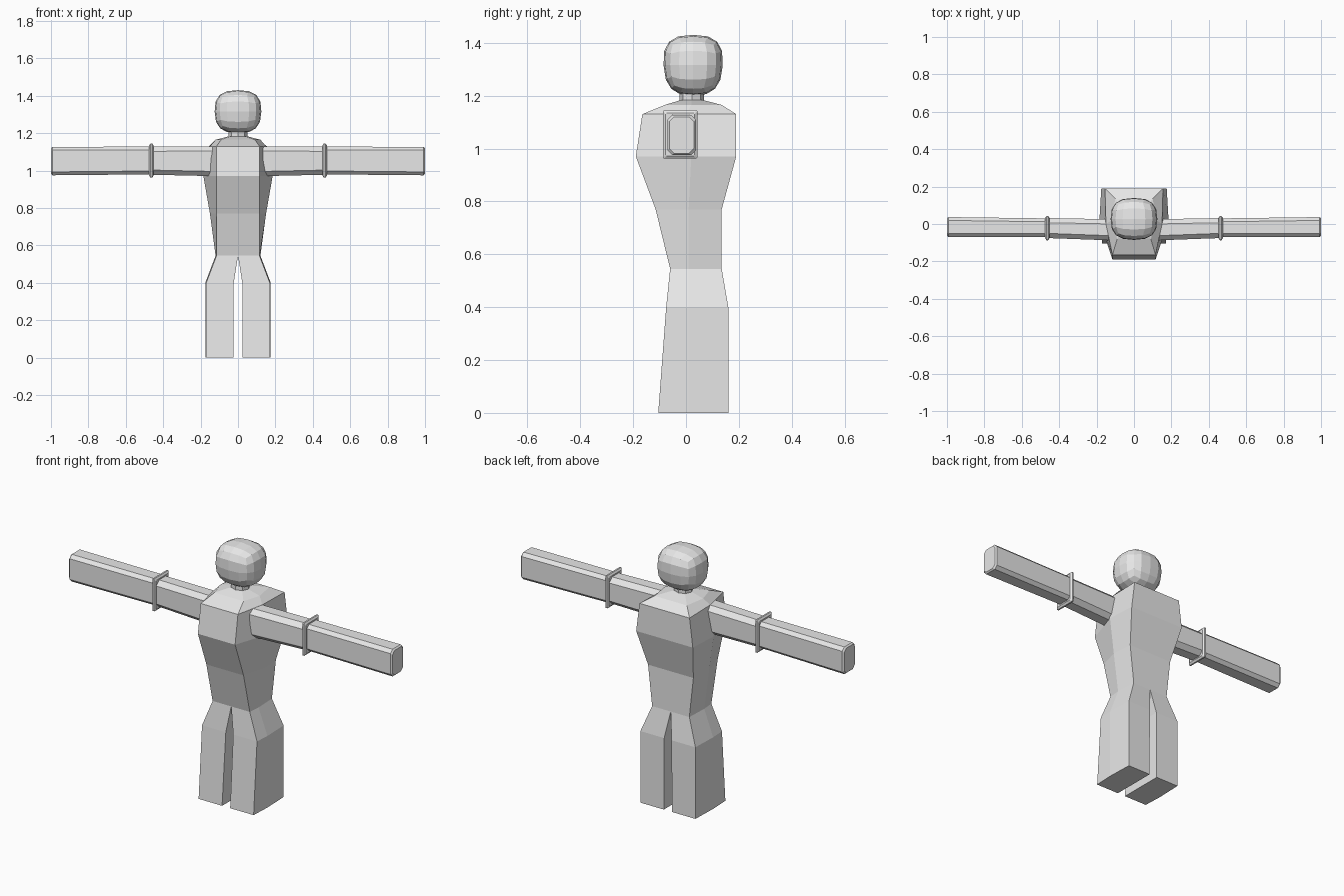
import bpy, bmesh, math

if "Cube" in bpy.data.objects:
    bpy.data.objects.remove(bpy.data.objects["Cube"])

grey = bpy.data.materials.new("plain grey")
grey.diffuse_color = (0.8, 0.8, 0.8, 1)
grey.use_nodes = True
grey.node_tree.nodes["Principled BSDF"].inputs["Base Color"].default_value = grey.diffuse_color


def make(name, bm):
    bmesh.ops.recalc_face_normals(bm, faces=bm.faces)
    me = bpy.data.meshes.new(name)
    bm.to_mesh(me)
    bm.free()
    me.materials.append(grey)
    ob = bpy.data.objects.new(name, me)
    bpy.context.collection.objects.link(ob)
    return ob


def loft(name, rings, caps=(True, True)):
    """Skin a list of equal-length point rings."""
    bm = bmesh.new()
    vs = [[bm.verts.new(p) for p in r] for r in rings]
    n = len(vs[0])
    for a, b in zip(vs, vs[1:]):
        for i in range(n):
            j = (i + 1) % n
            bm.faces.new((a[i], a[j], b[j], b[i]))
    if caps[0]:
        bm.faces.new(vs[0])
    if caps[1]:
        bm.faces.new(vs[-1])
    return make(name, bm)


def body_ring(z, xf, yf, xm, ym, xb, yb):
    """Front, side and back points, mirrored across x."""
    half = [(xf, yf, z), (xm, ym, z), (xb, yb, z)]
    return half + [(-x, y, z) for x, y, z in reversed(half)]


# Torso, waist to collar
loft("torso", [body_ring(*r) for r in (
    (0.545, 0.115, -0.06, 0.12, 0.01, 0.115, 0.135),
    (0.77, 0.115, -0.115, 0.15, 0.01, 0.14, 0.135),
    (0.97, 0.115, -0.19, 0.185, 0.02, 0.175, 0.19),
    (1.13, 0.115, -0.165, 0.15, 0.0, 0.155, 0.19),
    (1.165, 0.09, -0.08, 0.12, 0.02, 0.10, 0.135),
    (1.183, 0.04, -0.02, 0.05, 0.02, 0.04, 0.065))])

# Neck
loft("neck", [[(0.05 * math.cos(a * math.pi / 4), 0.022 + 0.046 * math.sin(a * math.pi / 4), z)
               for a in range(8)] for z in (1.165, 1.23)])

# Head: rounded cube with a slightly narrower jaw
bm = bmesh.new()
bmesh.ops.create_cube(bm, size=2)
bmesh.ops.subdivide_edges(bm, edges=bm.edges[:], cuts=3, use_grid_fill=True)
for v in bm.verts:
    p = 2.7
    x, y, z = v.co / sum(abs(c) ** p for c in v.co) ** (1 / p)
    jaw = 1 + 0.06 * z
    v.co = (0.125 * x * (1 + 0.02 * z), 0.027 + 0.112 * y * jaw, 1.315 + 0.115 * z)
make("head", bm)


def arm_ring(x, y0, y1, z0, z1, b):
    """Box section with chamfered corners."""
    return [(x, y, z) for y, z in (
        (y0 + b, z0), (y1 - b, z0), (y1, z0 + b), (y1, z1 - b),
        (y1 - b, z1), (y0 + b, z1), (y0, z1 - b), (y0, z0 + b))]


for s, side in ((1, "right"), (-1, "left")):
    # Leg
    loft(side + "_leg", [[(s * xi, yf, z), (s * xo, yf, z), (s * (xo + 0.005), 0.01, z),
                          (s * xo, yb, z), (s * xi, yb, z)]
                         for z, xi, xo, yf, yb in (
                             (0, 0.025, 0.17, -0.105, 0.16),
                             (0.4, 0.023, 0.17, -0.075, 0.16),
                             (0.545, 0.0, 0.115, -0.06, 0.135))])
    # Upper arm
    loft(side + "_upper_arm", [arm_ring(s * 0.11, -0.088, 0.025, 0.97, 1.13, 0.025),
                               arm_ring(s * 0.465, -0.075, 0.032, 0.978, 1.128, 0.025)])
    # Forearm with softened end
    loft(side + "_forearm", [arm_ring(s * 0.465, -0.07, 0.03, 0.98, 1.128, 0.018),
                             arm_ring(s * 0.992, -0.07, 0.037, 0.975, 1.127, 0.018),
                             arm_ring(s * 1.0, -0.063, 0.03, 0.982, 1.12, 0.018)])
    # Elbow cuff
    loft(side + "_cuff", [arm_ring(s * x, -0.087 + d, 0.043 - d, 0.962 + d, 1.145 - d, 0.004)
                          for x, d in ((0.452, 0.01), (0.459, 0), (0.468, 0), (0.475, 0.01))])
